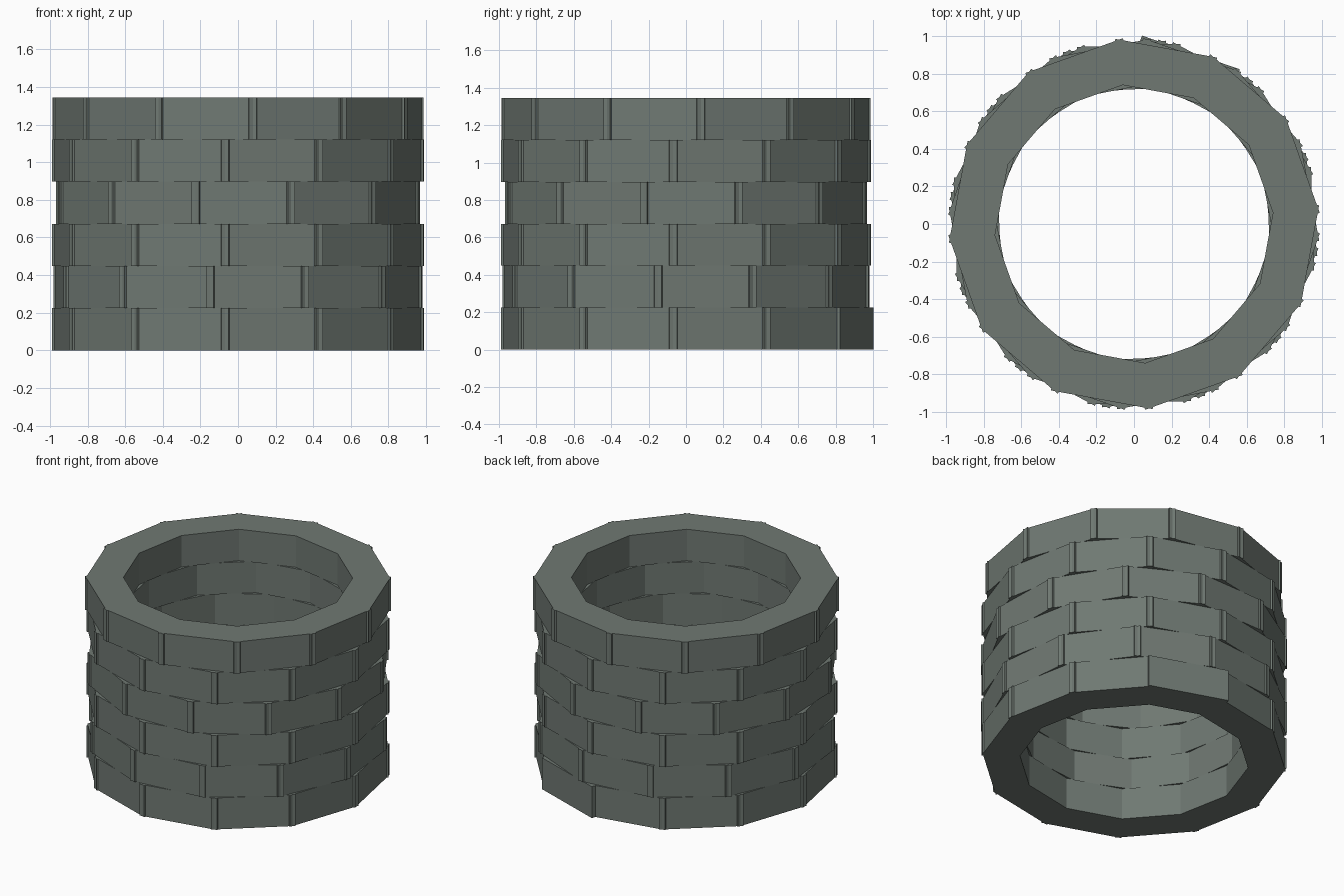
import bpy, bmesh, math
from mathutils import Matrix

if "Cube" in bpy.data.objects:
    bpy.data.objects.remove(bpy.data.objects["Cube"])

stone = bpy.data.materials.new("grey_green_stone")
stone.diffuse_color = (0.16, 0.19, 0.17, 1)
stone.use_nodes = True
stone.node_tree.nodes["Principled BSDF"].inputs["Base Color"].default_value = stone.diffuse_color

BLOCKS = 12
STEP = 360 / BLOCKS
COURSE_H = 1.345 / 6
OUTER, INNER = 0.95, 0.716      # distances of the block faces from the axis
LENGTH = 0.55                   # slightly over-long, so ends cross at corners


def add_block(bm, angle, out=0.0, slide=0.0):
    """One box-shaped stone, set tangent to the ring."""
    m = (Matrix.Rotation(math.radians(angle), 4, 'Z')
         @ Matrix.Translation(((OUTER + INNER) / 2 + out, slide, COURSE_H / 2))
         @ Matrix.Diagonal((OUTER - INNER, LENGTH, COURSE_H, 1)))
    bmesh.ops.create_cube(bm, size=1, matrix=m)


# Stacked courses, each turned by its own joint angle
for course, joint in enumerate((-4, -8.7, -4, -13.3, -4, 4.6)):
    bm = bmesh.new()
    for i in range(BLOCKS):
        angle = joint + STEP * (i + 0.5)
        # one stone at the back of the lowest course sits proud
        loose = 0.011 if course == 0 and i == 2 else 0.0
        add_block(bm, angle, loose, loose)
    name = f"stone_course_{course + 1}"
    mesh = bpy.data.meshes.new(name)
    bm.to_mesh(mesh)
    bm.free()
    mesh.materials.append(stone)
    ob = bpy.data.objects.new(name, mesh)
    ob.location.z = course * COURSE_H
    bpy.context.collection.objects.link(ob)
